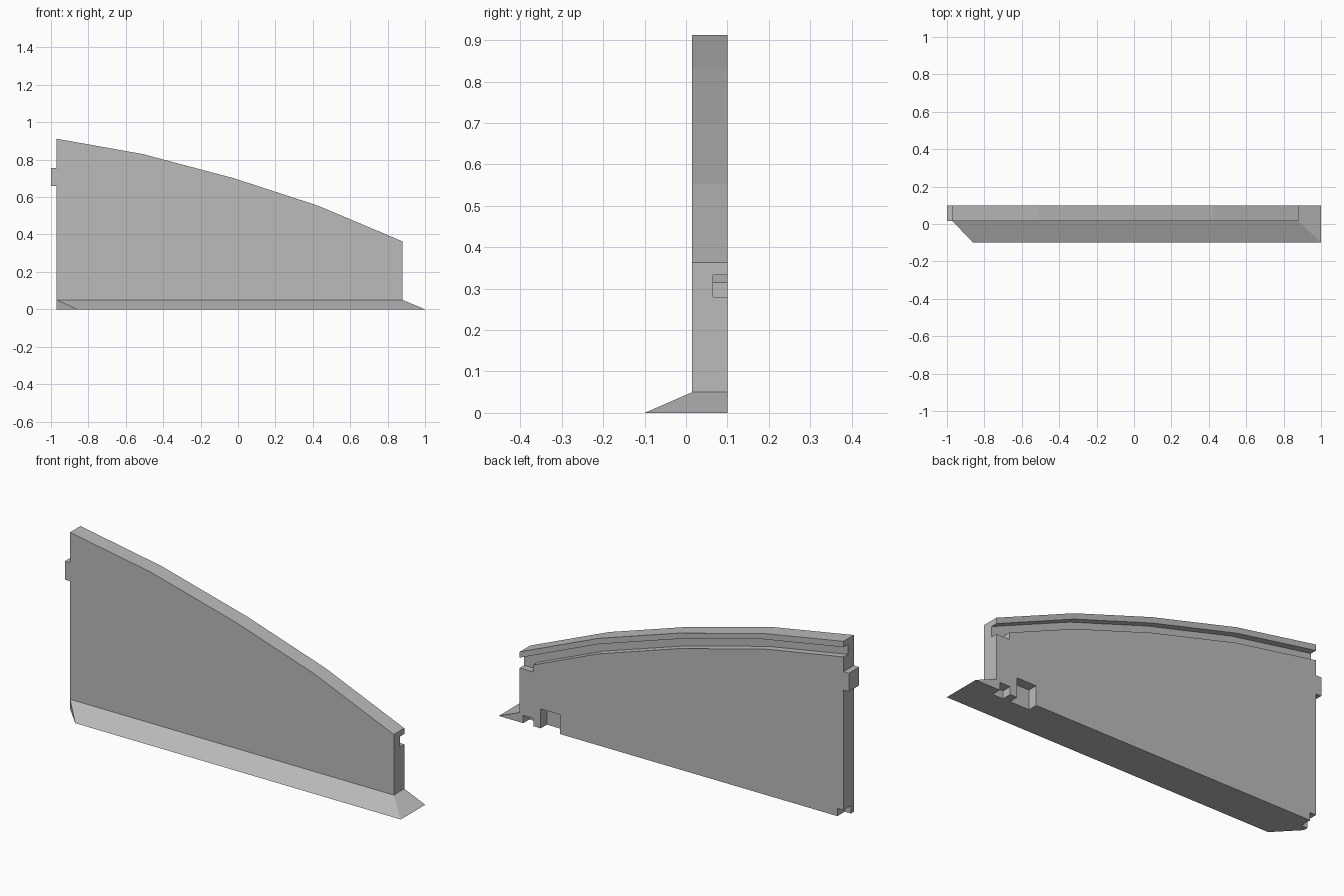
import bpy, bmesh

cube = bpy.data.objects.get("Cube")
if cube:
    bpy.data.objects.remove(cube, do_unlink=True)

grey = bpy.data.materials.new("plain_grey")
grey.use_nodes = True
grey.diffuse_color = (0.5, 0.5, 0.5, 1)
grey.node_tree.nodes["Principled BSDF"].inputs["Base Color"].default_value = (0.5, 0.5, 0.5, 1)

FRONT, BACK = 0.015, 0.1
LEFT, RIGHT = -0.97, 0.88
LEDGE = 0.05


def add_object(name, bm):
    bmesh.ops.recalc_face_normals(bm, faces=bm.faces)
    mesh = bpy.data.meshes.new(name)
    bm.to_mesh(mesh)
    bm.free()
    mesh.materials.append(grey)
    obj = bpy.data.objects.new(name, mesh)
    bpy.context.collection.objects.link(obj)
    return obj


def prism(name, outline, y0, y1):
    """Extrude an x-z outline from y0 to y1."""
    bm = bmesh.new()
    face = bm.faces.new([bm.verts.new((x, y0, z)) for x, z in outline])
    moved = bmesh.ops.extrude_face_region(bm, geom=[face])["geom"]
    for v in moved:
        if isinstance(v, bmesh.types.BMVert):
            v.co.y = y1
    return add_object(name, bm)


def box(name, x0, x1, y0, y1, z0, z1):
    return prism(name, [(x0, z0), (x1, z0), (x1, z1), (x0, z1)], y0, y1)


def combine(target, tool, operation):
    """Apply an exact boolean and discard the helper."""
    tool.hide_render = True
    mod = target.modifiers.new("combine", 'BOOLEAN')
    mod.operation, mod.object, mod.solver = operation, tool, 'EXACT'
    graph = bpy.context.evaluated_depsgraph_get()
    result = bpy.data.meshes.new_from_object(target.evaluated_get(graph))
    target.modifiers.clear()
    target.data = result
    bpy.data.objects.remove(tool, do_unlink=True)


# Wall panel with a faceted, falling top edge
crest = [(LEFT, 0.912), (-0.51, 0.83), (-0.02, 0.70), (0.43, 0.553), (RIGHT, 0.363)]
panel = prism("wall_panel", [(RIGHT, LEDGE), (LEFT, LEDGE)] + crest, FRONT, BACK)

# Sloping skirt with mitred ends
bm = bmesh.new()
for x in (LEFT, RIGHT):
    for y in (FRONT, BACK):
        bm.verts.new((x, y, LEDGE))
for x, y in [(LEFT, FRONT), (LEFT, BACK), (-0.86, -0.1), (1, -0.1), (1, BACK)]:
    bm.verts.new((x, y, 0))
bmesh.ops.convex_hull(bm, input=bm.verts)
bmesh.ops.dissolve_limit(bm, angle_limit=0.01, verts=bm.verts, edges=bm.edges)
combine(panel, add_object("skirt", bm), 'UNION')

# Locking tab on the tall end
combine(panel, box("locking_tab", -1, LEFT + 0.02, FRONT, BACK, 0.66, 0.755), 'UNION')

# Groove in the back that follows the top edge, with a deeper end slot
line = [(-1.0, 0.917)] + crest[1:-1]
roof = [(x, z - 0.03) for x, z in line] + [(RIGHT, 0.333), (0.92, 0.333)]
floor = [(x, z - 0.08) for x, z in line] + [(0.805, 0.315), (0.805, 0.28), (0.92, 0.28)]
combine(panel, prism("groove_cutter", roof + floor[::-1], 0.065, 0.15), 'DIFFERENCE')

# Clip notches along the foot of the back
notches = [
    (-1.1, -0.935, 0.04, 0.04),
    (0.65, 0.76, 0.05, 0.10),
    (0.80, 0.86, 0.05, 0.04),
]
for x0, x1, depth_y, top in notches:
    combine(panel, box("notch_cutter", x0, x1, depth_y, 0.15, -0.1, top), 'DIFFERENCE')

# Flat shading throughout
for poly in panel.data.polygons:
    poly.use_smooth = False
    poly.material_index = 0
panel.data.materials.clear()
panel.data.materials.append(grey)
